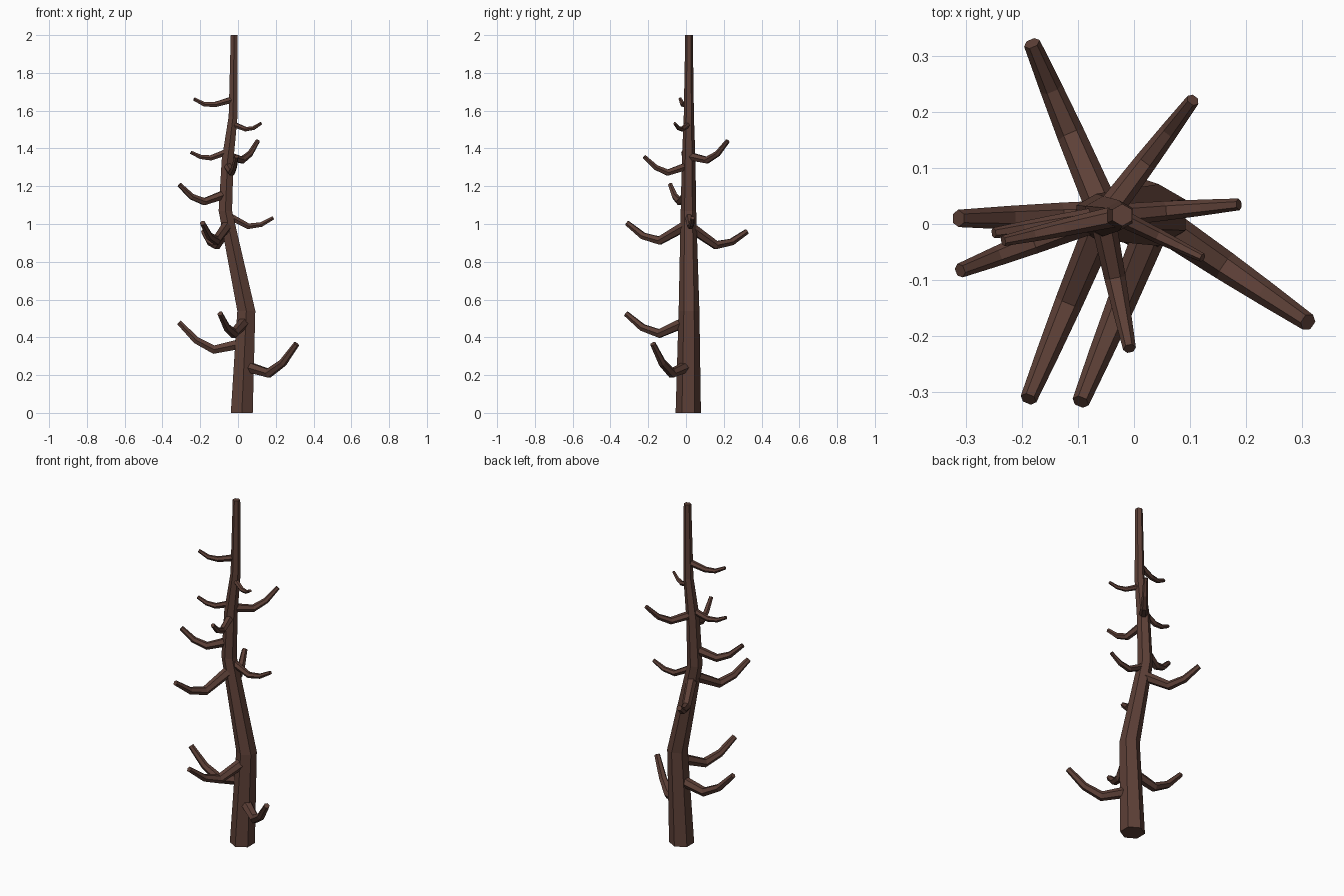
import bpy, bmesh, math
from mathutils import Vector

if "Cube" in bpy.data.objects:
    bpy.data.objects.remove(bpy.data.objects["Cube"])

bark = bpy.data.materials.new("dark brown bark")
bark.diffuse_color = (0.109, 0.051, 0.038, 1)
bark.use_nodes = True
bark.node_tree.nodes["Principled BSDF"].inputs["Base Color"].default_value = bark.diffuse_color


def tube(name, points, radii, sides=6, flat_rings=False):
    """Flat-faced tapered tube through points; each ring has a corner on its side axis."""
    pts = [Vector(p) for p in points]
    bm = bmesh.new()
    rings = []
    for i, (p, r) in enumerate(zip(pts, radii)):
        if flat_rings:
            side, up = Vector((0, 1, 0)), Vector((-1, 0, 0))
        else:
            d = Vector((0, 0, 0))
            if i > 0:
                d += (p - pts[i - 1]).normalized()
            if i < len(pts) - 1:
                d += (pts[i + 1] - p).normalized()
            d.normalize()
            side = d.cross(Vector((0, 0, 1))).normalized()
            up = side.cross(d)
        rings.append([bm.verts.new(p + r * (math.cos(a) * side + math.sin(a) * up))
                      for a in (math.tau * k / sides for k in range(sides))])
    for a, b in zip(rings, rings[1:]):
        for k in range(sides):
            n = (k + 1) % sides
            bm.faces.new((a[k], a[n], b[n], b[k]))
    bm.faces.new(rings[0])
    bm.faces.new(rings[-1])
    bmesh.ops.recalc_face_normals(bm, faces=bm.faces)
    mesh = bpy.data.meshes.new(name)
    bm.to_mesh(mesh)
    bm.free()
    mesh.materials.append(bark)
    obj = bpy.data.objects.new(name, mesh)
    bpy.context.collection.objects.link(obj)
    return obj


# Crooked trunk
trunk = [(0.02, 0.012, 0), (0.044, 0.016, 0.54), (-0.067, 0.013, 1.07),
         (-0.055, 0.014, 1.34), (-0.026, 0.015, 1.57), (-0.021, 0.016, 2.0)]
tube("trunk", trunk, [0.067, 0.055, 0.041, 0.036, 0.027, 0.02], flat_rings=True)


def axis(z):
    """Point on the trunk's centre line at height z."""
    for a, b in zip(trunk, trunk[1:]):
        if z <= b[2]:
            return Vector(a).lerp(Vector(b), (z - a[2]) / (b[2] - a[2]))


# Branches: tip x, tip y, heights (root, dip, bend, tip), root radius
branches = [
    (0.310, -0.175, (0.25, 0.21, 0.265, 0.365), 0.032),
    (-0.313, 0.010, (0.37, 0.335, 0.385, 0.48), 0.031),
    (-0.095, -0.317, (0.49, 0.42, 0.452, 0.525), 0.031),
    (-0.188, -0.312, (1.00, 0.912, 0.937, 1.005), 0.030),
    (-0.182, 0.322, (0.99, 0.888, 0.905, 0.96), 0.030),
    (0.187, 0.035, (1.05, 0.988, 0.997, 1.033), 0.021),
    (-0.310, -0.083, (1.16, 1.118, 1.145, 1.208), 0.026),
    (-0.008, -0.222, (1.31, 1.272, 1.300, 1.357), 0.023),
    (0.105, 0.221, (1.36, 1.338, 1.372, 1.44), 0.024),
    (-0.250, -0.016, (1.385, 1.350, 1.355, 1.38), 0.019),
    (0.122, -0.060, (1.53, 1.502, 1.508, 1.533), 0.016),
    (-0.233, -0.030, (1.66, 1.632, 1.634, 1.662), 0.019),
]
for i, (x, y, heights, r) in enumerate(branches, 1):
    root = axis(heights[0])
    tip = Vector((x, y, 0))
    pts = []
    for t, z in zip((0, 0.47, 0.74, 1), heights):
        p = root.lerp(tip, t)
        pts.append((p.x, p.y, z))
    tube(f"branch_{i:02d}", pts, [r, r * 0.83, r * 0.68, r * 0.5])
